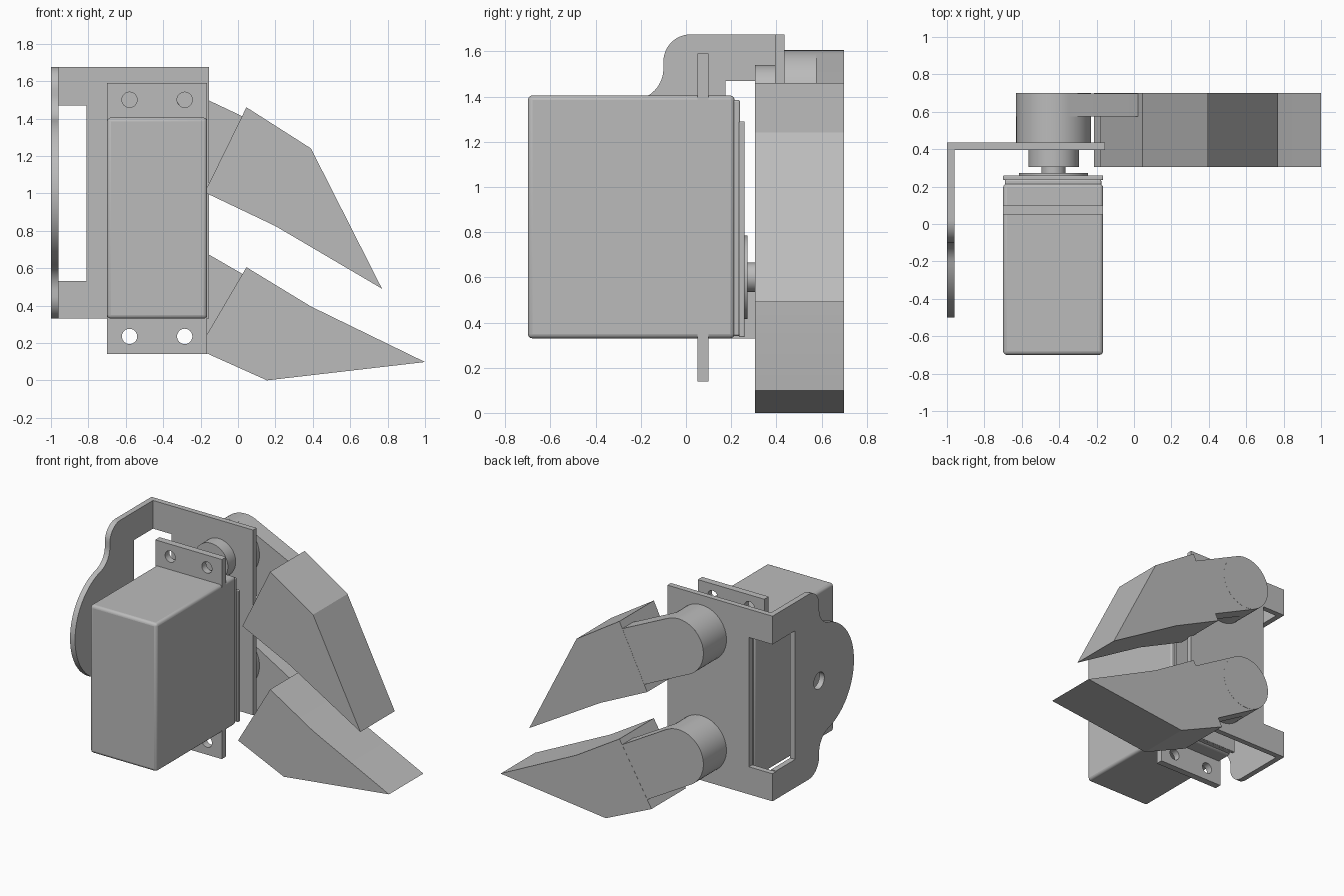
import bpy
import bmesh
from math import cos, sin, radians, pi
from mathutils import Matrix, Vector

if "Cube" in bpy.data.objects:
    bpy.data.objects.remove(bpy.data.objects["Cube"])

grey = bpy.data.materials.new("plain_grey")
grey.use_nodes = True
COLOUR = (0.5, 0.5, 0.5, 1)
grey.diffuse_color = COLOUR
grey.node_tree.nodes["Principled BSDF"].inputs["Base Color"].default_value = COLOUR

# Columns send the sketch plane (u, v) and its depth to world axes
FACING_Y = Matrix(((1, 0, 0, 0), (0, 0, 1, 0), (0, 1, 0, 0), (0, 0, 0, 1)))
FACING_X = Matrix(((0, 0, 1, 0), (1, 0, 0, 0), (0, 1, 0, 0), (0, 0, 0, 1)))


def arc(cx, cy, r, start, end, steps=12):
    angles = [radians(start + (end - start) * i / steps) for i in range(steps + 1)]
    return [(cx + r * cos(a), cy + r * sin(a)) for a in angles]


def circle(cx, cy, r, steps=48):
    return arc(cx, cy, r, 0, 360, steps)[:-1]


def rect(u0, u1, v0, v1):
    return [(u0, v0), (u1, v0), (u1, v1), (u0, v1)]


def plate(name, loops, lo, hi, frame=FACING_Y, bevel=0):
    """Extrude an outline, with any further loops as holes, from depth lo to hi."""
    curve = bpy.data.curves.new(name + "_profile", "CURVE")
    curve.dimensions = "2D"
    curve.fill_mode = "BOTH"
    curve.extrude = (hi - lo) / 2
    for loop in loops:
        spline = curve.splines.new("POLY")
        spline.points.add(len(loop) - 1)
        for point, (u, v) in zip(spline.points, loop):
            point.co = (u, v, 0, 1)
        spline.use_cyclic_u = True
    temp = bpy.data.objects.new(name + "_profile", curve)
    mesh = bpy.data.meshes.new_from_object(temp)
    bpy.data.objects.remove(temp)
    bpy.data.curves.remove(curve)

    bm = bmesh.new()
    bm.from_mesh(mesh)
    bmesh.ops.remove_doubles(bm, verts=bm.verts, dist=1e-5)
    bmesh.ops.transform(bm, verts=bm.verts,
                        matrix=frame @ Matrix.Translation((0, 0, (lo + hi) / 2)))
    bmesh.ops.dissolve_limit(bm, angle_limit=radians(0.5), verts=bm.verts, edges=bm.edges)
    bmesh.ops.recalc_face_normals(bm, faces=bm.faces)
    bm.to_mesh(mesh)
    bm.free()
    mesh.name = name
    mesh.materials.clear()
    mesh.materials.append(grey)
    mesh.shade_smooth()
    mesh.set_sharp_from_angle(angle=radians(30))
    obj = bpy.data.objects.new(name, mesh)
    bpy.context.collection.objects.link(obj)
    if bevel:
        mod = obj.modifiers.new("rounded_edges", "BEVEL")
        mod.width = bevel
        mod.segments = 3
    return obj


# Servo motor: case, stepped cover, mounting ears and output shaft
LEFT, RIGHT, LOW, HIGH = -0.70, -0.165, 0.33, 1.405
PIVOT_X, LOWER_Z, UPPER_Z = -0.43, 0.60, 1.405
plate("servo_case", [rect(LEFT, RIGHT, LOW, HIGH)], -0.70, 0.215, bevel=0.02)
plate("servo_cover", [rect(LEFT + 0.01, RIGHT - 0.01, LOW + 0.01, HIGH - 0.02)], 0.19, 0.24, bevel=0.01)
plate("servo_cap", [rect(LEFT, RIGHT, LOW + 0.005, 1.29)], 0.235, 0.26, bevel=0.005)
for name, z0, z1, hole_z in (("lower_ear", 0.14, LOW + 0.02, 0.235),
                             ("upper_ear", HIGH - 0.02, 1.59, 1.50)):
    holes = [circle(x, hole_z, 0.041, 24) for x in (-0.58, -0.285)]
    plate(name, [rect(LEFT, RIGHT, z0, z1)] + holes, 0.05, 0.10)
plate("shaft_collar", [circle(PIVOT_X, LOWER_Z, 0.185)], 0.25, 0.272)
plate("output_shaft", [circle(PIVOT_X, LOWER_Z, 0.065)], 0.26, 0.31)

# Angled bracket: back plate and rounded side flange share a corner window
BASE, TOP, MID = 0.33, 1.675, 1.0025
SILL, LINTEL = 0.53, 1.47
plate("bracket_back", [[(-1, BASE), (-0.155, BASE), (-0.155, TOP), (-1, TOP),
                        (-1, LINTEL), (-0.81, LINTEL), (-0.81, SILL), (-1, SILL)]],
      0.395, 0.435)
half = [(0.395, LINTEL), (0.395, TOP)]
half += arc(0.02, TOP - 0.12, 0.12, 90, 180)
half += arc(-0.24, MID + 0.5215, 0.14, 0, -75)
half += arc(-0.10, MID, 0.40, 105, 179, 20)[1:]
half.insert(0, (0.175, LINTEL))
mirrored = [(y, 2 * MID - z) for y, z in reversed(half)]
plate("bracket_flange", [half + mirrored, circle(-0.10, MID, 0.06, 32)],
      -1.0, -0.96, FACING_X)

# Gripper fingers: pivot boss, hub, slim arm and wedge-shaped tip
upper_tip = [(0.045, 1.46), (-0.178, 1.005), (0.20, 0.825), (0.77, 0.49), (0.39, 1.24)]
lower_tip = [(0.045, 0.605), (-0.213, 0.165), (0.155, 0.0), (1.0, 0.098), (0.39, 0.395)]
for side, z, angle, tip in (("upper", UPPER_Z, -25.3, upper_tip),
                            ("lower", LOWER_Z, -30, lower_tip)):
    plate(side + "_boss", [circle(PIVOT_X, z, 0.135)], 0.305, 0.40)
    plate(side + "_hub", [circle(PIVOT_X, z, 0.20)], 0.435, 0.70)
    reach = Vector((cos(radians(angle)), sin(radians(angle)))) * 0.44
    sleeve = arc(PIVOT_X, z, 0.20, angle + 90, angle + 270, 24)
    ends = [(u + reach.x, v + reach.y) for u, v in (sleeve[-1], sleeve[0])]
    plate(side + "_arm", [sleeve + ends], 0.575, 0.699)
    plate(side + "_tip", [tip], 0.305, 0.70)
